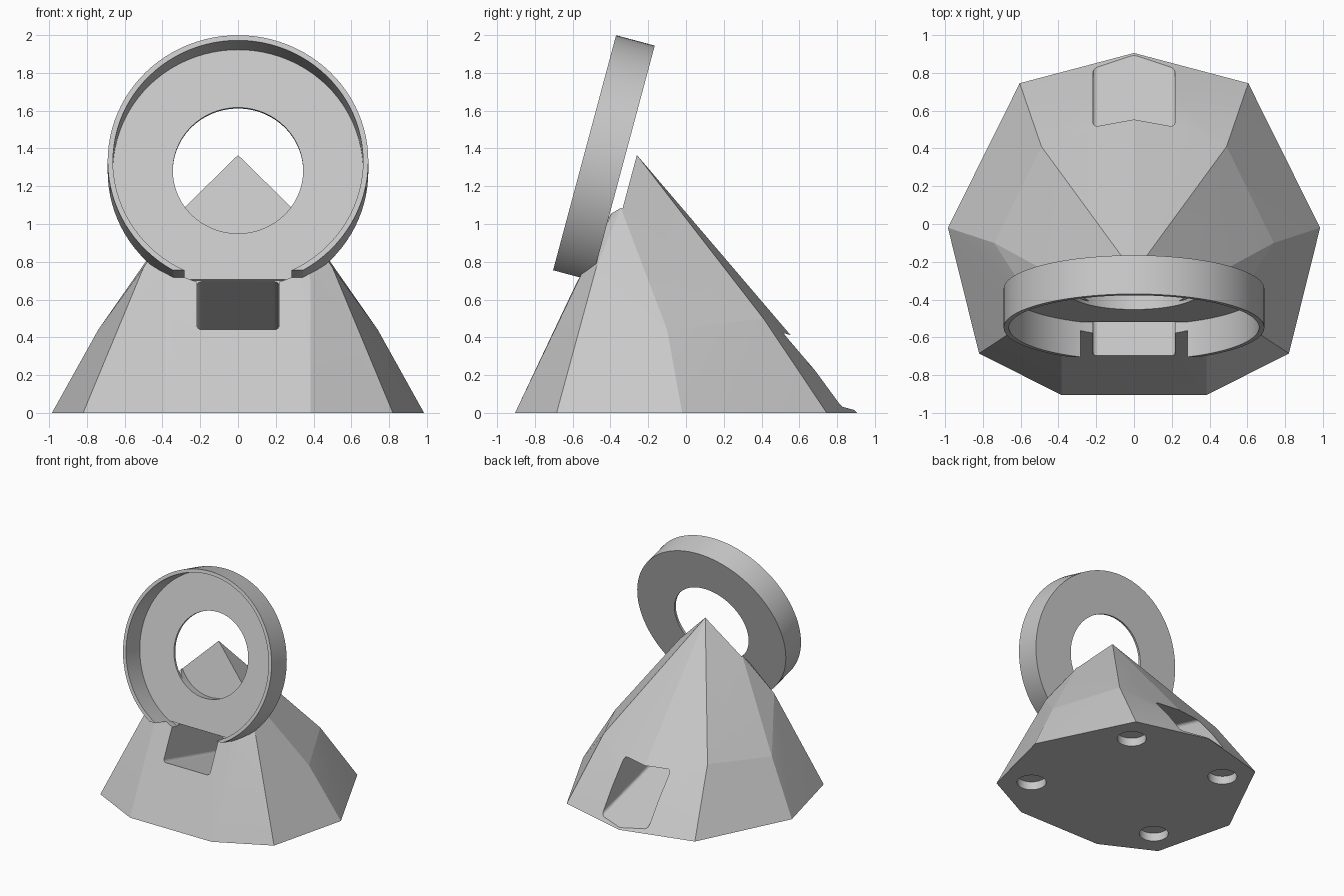
import bpy, bmesh, math
from mathutils import Matrix, Vector

cube = bpy.data.objects.get("Cube")
if cube:
    bpy.data.objects.remove(cube, do_unlink=True)

grey = bpy.data.materials.new("light grey plastic")
grey.use_nodes = True
COLOUR = (0.58, 0.58, 0.58, 1)
grey.diffuse_color = COLOUR
grey.node_tree.nodes["Principled BSDF"].inputs["Base Color"].default_value = COLOUR

# Frame of the tilted cup: origin at the centre of its back, y up the disc, z forward
TILT = Matrix.Translation((0, -0.344, 1.278)) @ Matrix.Rotation(math.radians(75), 4, "X")
OUTER, INNER, HOLE = 0.69, 0.662, 0.345
DEPTH, FLOOR, FLAT = 0.212, 0.02, -0.598


def to_object(name, bm):
    bmesh.ops.recalc_face_normals(bm, faces=bm.faces)
    mesh = bpy.data.meshes.new(name)
    bm.to_mesh(mesh)
    bm.free()
    mesh.materials.append(grey)
    obj = bpy.data.objects.new(name, mesh)
    bpy.context.collection.objects.link(obj)
    return obj


def cylinder(name, radius, low, high, frame=TILT, sides=96):
    bm = bmesh.new()
    bmesh.ops.create_cone(bm, cap_ends=True, segments=sides, radius1=radius, radius2=radius,
                          depth=high - low,
                          matrix=frame @ Matrix.Translation((0, 0, (low + high) / 2)))
    return to_object(name, bm)


def box(name, low, high, rounding=0):
    low, high = Vector(low), Vector(high)
    bm = bmesh.new()
    bmesh.ops.create_cube(bm, size=1)
    bmesh.ops.scale(bm, vec=high - low, verts=bm.verts)
    bmesh.ops.translate(bm, vec=(low + high) / 2, verts=bm.verts)
    if rounding:
        long_edges = [e for e in bm.edges if abs(e.verts[0].co.z - e.verts[1].co.z) > 0.1]
        bmesh.ops.bevel(bm, geom=long_edges, offset=rounding, segments=4,
                        profile=0.5, affect="EDGES")
    bm.transform(TILT)
    return to_object(name, bm)


def cut(target, *cutters):
    for cutter in cutters:
        cutter.hide_render = True
        mod = target.modifiers.new("cut", "BOOLEAN")
        mod.operation, mod.solver, mod.object = "DIFFERENCE", "EXACT", cutter
        bpy.context.view_layer.update()
        graph = bpy.context.evaluated_depsgraph_get()
        mesh = bpy.data.meshes.new_from_object(target.evaluated_get(graph))
        target.modifiers.clear()
        target.data = mesh
        bpy.data.objects.remove(cutter, do_unlink=True)


# Faceted base: hull over a nine-sided footprint and the shoulders above it
centre_points = [(0, 0.905, 0), (0, -0.26, 1.365)]
side_points = [
    (0.605, 0.745, 0), (0.985, -0.02, 0), (0.82, -0.685, 0), (0.385, -0.905, 0),
    (0.49, 0.41, 0.5), (0.74, -0.1, 0.44), (0.5, -0.475, 0.77),
    (0.385, -0.57, 0.7), (0.29, -0.345, 1.085), (0.31, -0.418, 1.0),
]
bm = bmesh.new()
for p in centre_points:
    bm.verts.new(p)
for x, y, z in side_points:
    for side in (1, -1):
        bm.verts.new((side * x, y, z))
hull = bmesh.ops.convex_hull(bm, input=bm.verts)
loose = [v for v in bm.verts if not v.link_faces]
bmesh.ops.delete(bm, geom=loose, context="VERTS")
bmesh.ops.dissolve_limit(bm, angle_limit=math.radians(0.5), verts=bm.verts, edges=bm.edges)
base = to_object("base", bm)

# Room for the cup, the recess behind its hole, and the sloping cable tunnel
cut(base,
    cylinder("cup_clearance", INNER, 0, 0.8),
    cylinder("hole_recess", HOLE, -0.0586, 0.8),
    box("cable_tunnel", (-0.218, -0.9, -2), (0.218, -0.604, 1), 0.025))

# Round foot sockets underneath
for x, y in ((0.46, 0.52), (0.62, -0.5)):
    for side in (1, -1):
        cut(base, cylinder("foot_socket", 0.113, -0.1, 0.07,
                           Matrix.Translation((side * x, y, 0)), 48))

# Tilted cup: thin rim, thin floor, round hole, flat gap at the bottom
cup = cylinder("tilted_cup", OUTER, 0, DEPTH)
cut(cup,
    cylinder("cup_cavity", INNER, FLOOR, 0.8),
    cylinder("cup_hole", HOLE, -0.5, 0.5),
    box("rim_gap", (-1, -1, -0.5), (1, FLAT, 0.5)))

# Smooth the round walls, keep the facets crisp
for obj, angle in ((base, 8), (cup, 30)):
    bpy.ops.object.select_all(action="DESELECT")
    obj.select_set(True)
    bpy.context.view_layer.objects.active = obj
    bpy.ops.object.shade_smooth_by_angle(angle=math.radians(angle))
